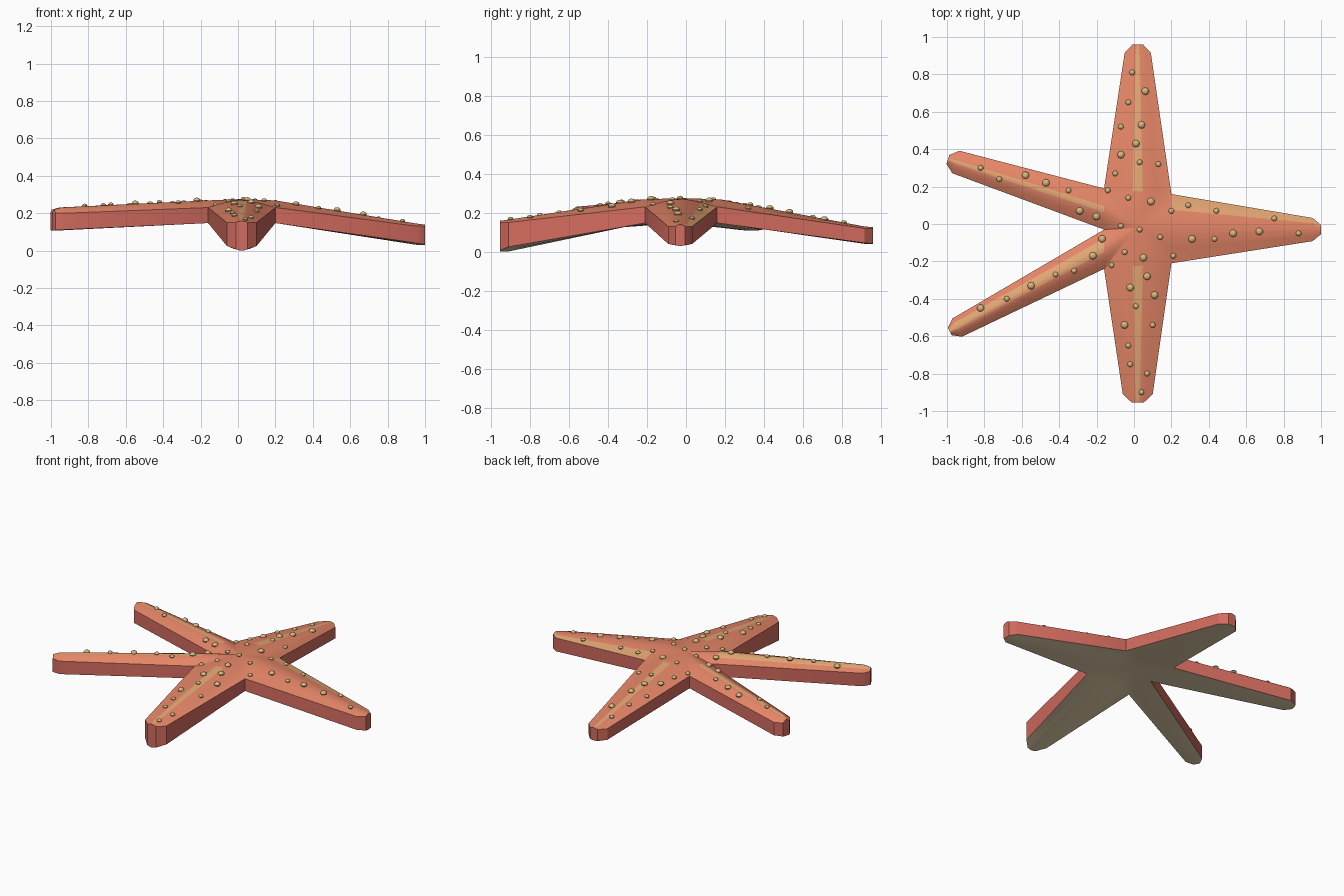
import bpy
import bmesh
from mathutils import Vector
from mathutils.bvhtree import BVHTree

default = bpy.data.objects.get("Cube")
if default:
    bpy.data.objects.remove(default)


def material(name, r, g, b):
    # Flat colour, given in sRGB bytes and stored as linear values
    col = [((c / 255 + 0.055) / 1.055) ** 2.4 for c in (r, g, b)] + [1]
    mat = bpy.data.materials.new(name)
    mat.use_nodes = True
    mat.diffuse_color = col
    mat.node_tree.nodes["Principled BSDF"].inputs["Base Color"].default_value = col
    return mat


skin = material("coral skin", 229, 134, 103)
ridge_tan = material("ridge tan", 229, 168, 117)
wall_red = material("side red", 213, 108, 96)
belly = material("belly cream", 232, 211, 174)
bump_tan = material("bump tan", 214, 183, 128)
SKIN, RIDGE, WALL, BELLY = range(4)

# Points where neighbouring arms meet, counter-clockwise
crotches = [(0.2, -0.21), (0.2, 0.16), (-0.16, 0.19), (-0.16, -0.03), (-0.16, -0.24)]
BASE_TOP, BASE_BOTTOM, BASE_RISE = 0.23, 0.147, 0.04

# Each arm: tip, half width, edge top, edge bottom, ridge rise, keel drop, tan strips
arms = [
    ((1.0, -0.03), 0.062, 0.13, 0.04, 0.015, 0.01, {4}),
    ((0.02, 0.96), 0.07, 0.12, 0.045, 0.01, 0.005, {2}),
    ((-0.995, 0.345), 0.063, 0.2, 0.112, 0.032, 0.004, {2}),
    ((-0.985, -0.575), 0.055, 0.2, 0.112, 0.032, 0.004, {1, 2}),
    ((0.02, -0.955), 0.08, 0.15, 0.025, 0.015, 0.025, {2}),
]
columns = [-1, -0.55, -0.15, 0.15, 0.55, 1]

bm = bmesh.new()


def face(points, slot):
    f = bm.faces.new([bm.verts.new(p) for p in points])
    f.material_index = slot


def section(right, left, top, bottom, rise, drop):
    # Cross-section with a rounded ridge above and a shallow keel below
    upper, lower = [], []
    for u in columns:
        p = right.lerp(left, (u + 1) / 2)
        crown = 1 - abs(u) ** 1.6
        upper.append(Vector((p.x, p.y, top + rise * crown)))
        lower.append(Vector((p.x, p.y, bottom - drop * crown)))
    return upper, lower


# Starfish body: arms joined to a central hub, hollowed underneath
hub_top, hub_bottom = Vector((0.01, -0.02, 0.275)), Vector((0.01, -0.02, 0.175))
for i, (tip, half, top, bottom, rise, drop, tan_strips) in enumerate(arms):
    right, left = Vector(crotches[i]), Vector(crotches[(i + 1) % len(arms)])
    tip = Vector(tip)
    along = (tip - (right + left) / 2).normalized()
    side = Vector((-along.y, along.x)) * half
    shoulder = tip - along * 0.045
    rows = [
        section(right, left, BASE_TOP, BASE_BOTTOM, BASE_RISE, 0),
        section(shoulder - side, shoulder + side, top, bottom, rise, drop),
        section(tip - side * 0.4, tip + side * 0.4, top, bottom - drop * 0.7,
                rise * 0.6, drop * 0.3),
    ]
    for (up_a, low_a), (up_b, low_b) in zip(rows, rows[1:]):
        for k in range(len(columns) - 1):
            slot = RIDGE if k in tan_strips else SKIN
            face([up_a[k], up_b[k], up_b[k + 1], up_a[k + 1]], slot)
            face([low_a[k + 1], low_b[k + 1], low_b[k], low_a[k]], BELLY)
        face([low_a[0], low_b[0], up_b[0], up_a[0]], WALL)
        face([up_a[-1], up_b[-1], low_b[-1], low_a[-1]], WALL)
    up, low = rows[-1]
    face(low + up[::-1], WALL)
    up, low = rows[0]
    for k in range(len(columns) - 1):
        face([hub_top, up[k], up[k + 1]], SKIN)
        face([hub_bottom, low[k + 1], low[k]], BELLY)

bmesh.ops.remove_doubles(bm, verts=bm.verts, dist=0.0005)
bmesh.ops.recalc_face_normals(bm, faces=bm.faces)
surface = BVHTree.FromBMesh(bm)
mesh = bpy.data.meshes.new("starfish_body")
bm.to_mesh(mesh)
bm.free()
for mat in (skin, ridge_tan, wall_red, belly):
    mesh.materials.append(mat)
body = bpy.data.objects.new("starfish_body", mesh)
bpy.context.collection.objects.link(body)
body.select_set(True)

# Bumps scattered over each arm: count of large ones, then large before small
bumps = {
    "back": (5, [(.06, .71), (.04, .53), (.01, .43), (-.07, .37), (.09, .12),
                 (-.01, .81), (-.03, .65), (-.07, .52), (.03, .33), (.13, .32),
                 (-.1, .27), (-.14, .18), (-.03, .14)]),
    "left": (3, [(.53, -.05), (.31, -.08), (.67, -.04), (.2, .07), (.29, .1), (.44, .07),
                 (.75, .03), (.88, -.05), (.43, -.08), (.14, -.07), (.03, -.03),
                 (.21, -.17)]),
    "front": (5, [(.05, -.18), (.07, -.28), (-.02, -.34), (.11, -.38), (-.05, -.54),
                  (.07, -.8), (-.05, -.15), (.01, -.44), (.1, -.54), (-.03, -.65),
                  (-.02, -.75), (.04, -.9)]),
    "right_front": (4, [(-.17, -.08), (-.22, -.17), (-.55, -.33), (-.82, -.45),
                        (-.12, -.22), (-.32, -.25), (-.42, -.27), (-.68, -.4),
                        (-.07, -.01)]),
    "right_back": (4, [(-.2, .04), (-.29, .07), (-.47, .22), (-.58, .26), (-.35, .18),
                       (-.72, .24), (-.82, .3)]),
}
for name, (large, spots) in bumps.items():
    bm = bmesh.new()
    for n, (x, y) in enumerate(spots):
        hit = surface.ray_cast(Vector((x, y, 1)), Vector((0, 0, -1)))[0]
        radius = 0.02 if n < large else 0.015
        made = bmesh.ops.create_uvsphere(bm, u_segments=10, v_segments=6, radius=radius)
        bmesh.ops.scale(bm, vec=(1, 1, 0.75), verts=made["verts"])
        bmesh.ops.translate(bm, vec=hit + Vector((0, 0, 0.003)), verts=made["verts"])
    mesh = bpy.data.meshes.new(name + "_arm_bumps")
    bm.to_mesh(mesh)
    bm.free()
    mesh.materials.append(bump_tan)
    obj = bpy.data.objects.new(mesh.name, mesh)
    bpy.context.collection.objects.link(obj)
    obj.select_set(True)

# Smooth shading with crisp wall edges
bpy.context.view_layer.objects.active = body
bpy.ops.object.shade_smooth_by_angle(angle=0.6)
